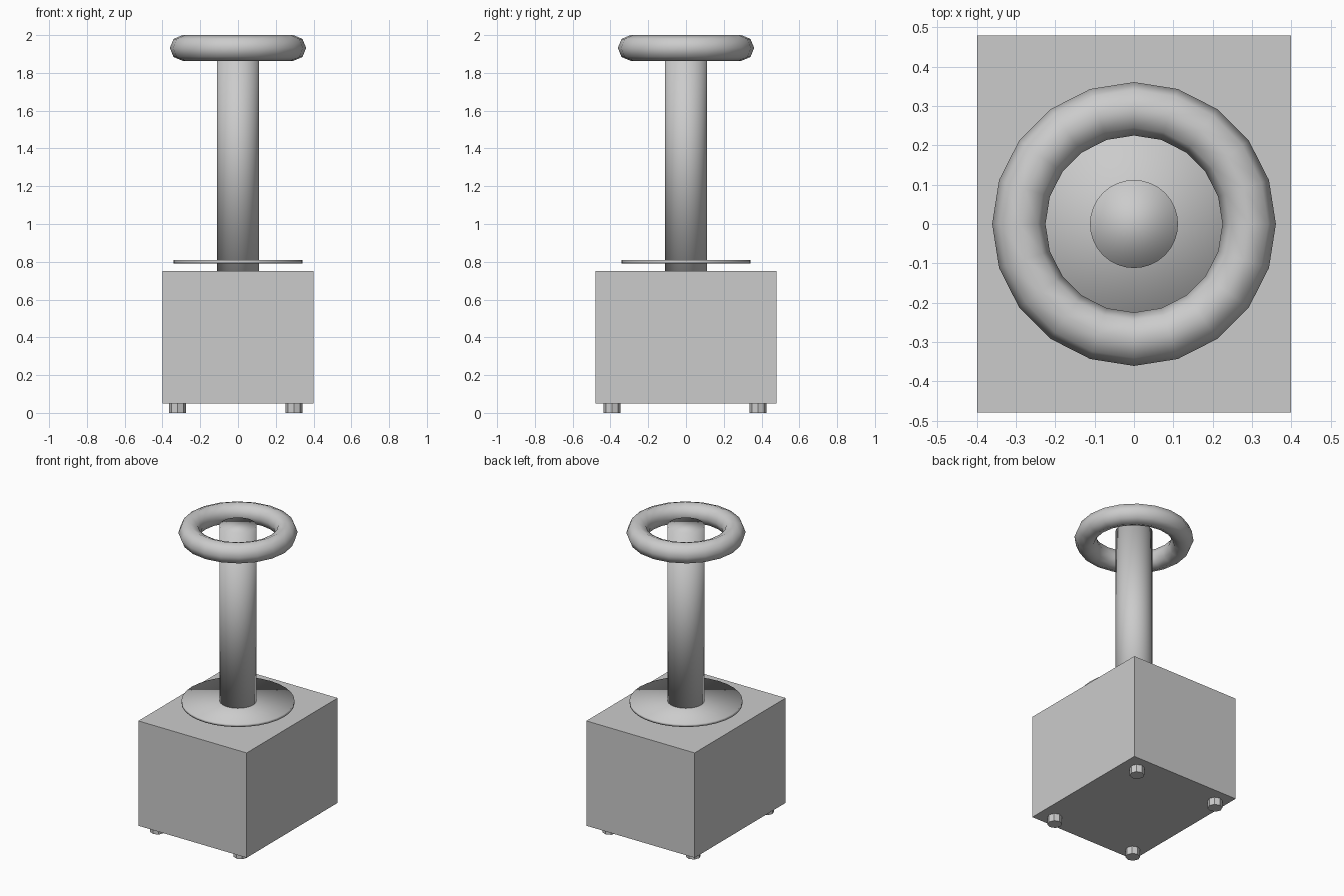
import bpy

if "Cube" in bpy.data.objects:
    bpy.data.objects.remove(bpy.data.objects["Cube"])


def cylinder(name, radius, z0, z1, sides, x=0, y=0, smooth=True):
    bpy.ops.mesh.primitive_cylinder_add(vertices=sides, radius=radius, depth=z1 - z0,
                                        location=(x, y, (z0 + z1) / 2))
    ob = bpy.context.object
    ob.name = name
    if smooth:
        bpy.ops.object.shade_smooth()
    return ob


# Square base block
bpy.ops.mesh.primitive_cube_add(size=1, location=(0, 0, 0.4))
base = bpy.context.object
base.name = "base_block"
base.scale = (0.8, 0.96, 0.7)
bpy.ops.object.transform_apply(location=False, rotation=False, scale=True)

# Four small feet, set slightly off centre under the block
for side, x in (("left", -0.32), ("right", 0.296)):
    for end, y in (("front", -0.393), ("back", 0.381)):
        cylinder(f"foot_{end}_{side}", 0.045, 0, 0.05, 8, x, y, smooth=False)

# Thin collar plate hovering just above the block
cylinder("collar_plate", 0.342, 0.792, 0.81, 32)

# Upright column
cylinder("column", 0.112, 0.75, 1.98, 32)

# Ring around the top of the column
bpy.ops.mesh.primitive_torus_add(major_radius=0.293, minor_radius=0.068,
                                 major_segments=20, minor_segments=8,
                                 location=(0, 0, 1.932))
ring = bpy.context.object
ring.name = "top_ring"
bpy.ops.object.shade_smooth()
